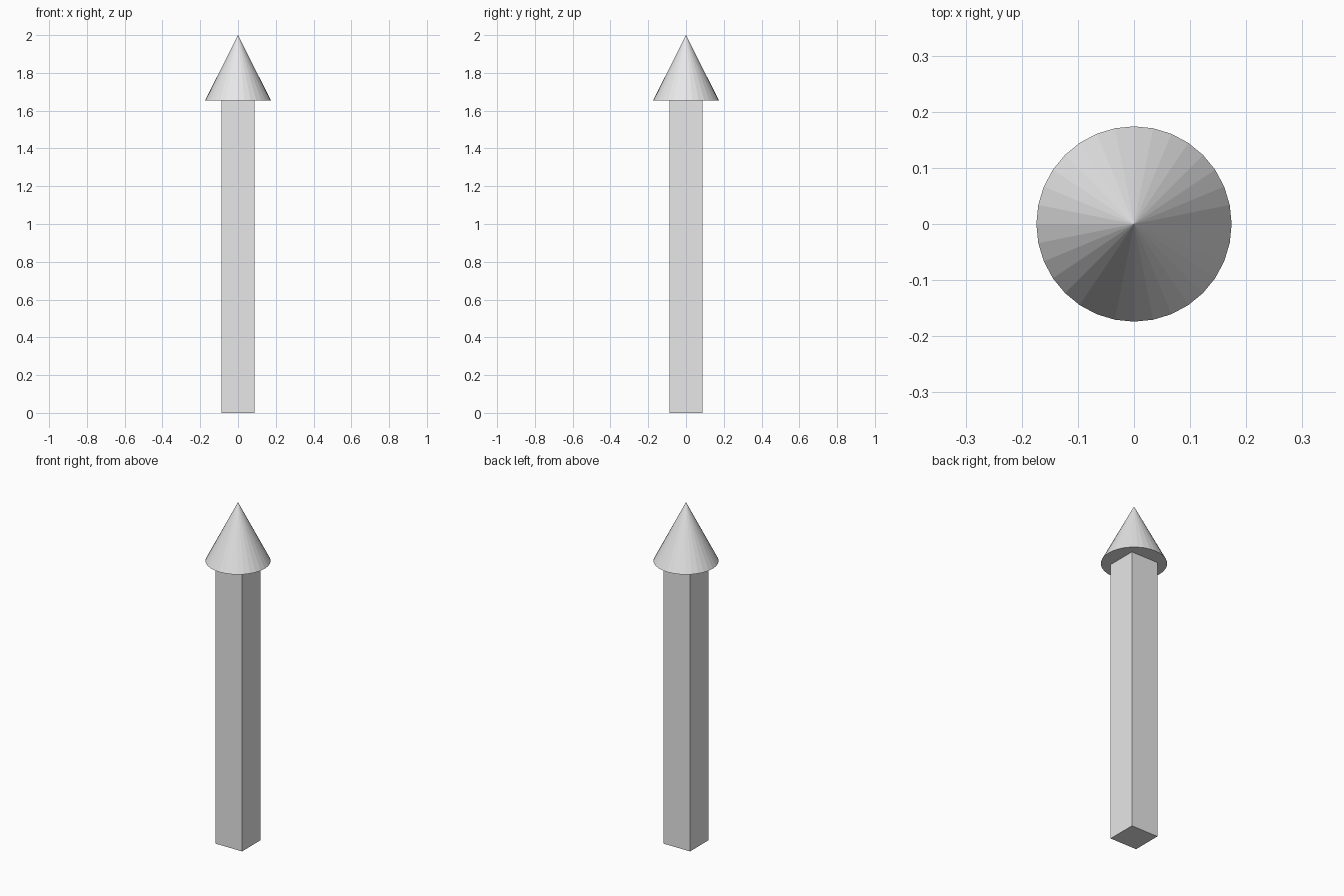
import bpy

cube = bpy.data.objects.get("Cube")
if cube:
    bpy.data.objects.remove(cube, do_unlink=True)

SHAFT_WIDTH = 0.174
TIP_RADIUS = 0.174
TIP_BASE = 1.655
TOTAL_HEIGHT = 2.0

# Single plain grey for the whole model
GREY = (0.8, 0.8, 0.8, 1.0)
grey = bpy.data.materials.new("light_grey")
grey.use_nodes = True
grey.diffuse_color = GREY
grey.node_tree.nodes["Principled BSDF"].inputs["Base Color"].default_value = GREY


def finish(name):
    """Name the active object and give it the grey material."""
    obj = bpy.context.object
    obj.name = obj.data.name = name
    obj.data.materials.append(grey)
    return obj


# Square shaft standing on the ground
bpy.ops.mesh.primitive_cube_add(size=1, location=(0, 0, TIP_BASE / 2))
shaft = finish("shaft")
shaft.scale = (SHAFT_WIDTH, SHAFT_WIDTH, TIP_BASE)
bpy.ops.object.transform_apply(location=False, rotation=False, scale=True)

# Faceted cone tip with a closed base
bpy.ops.mesh.primitive_cone_add(
    vertices=32, radius1=TIP_RADIUS, radius2=0, depth=TOTAL_HEIGHT - TIP_BASE,
    location=(0, 0, (TOTAL_HEIGHT + TIP_BASE) / 2))
finish("arrow_tip")
